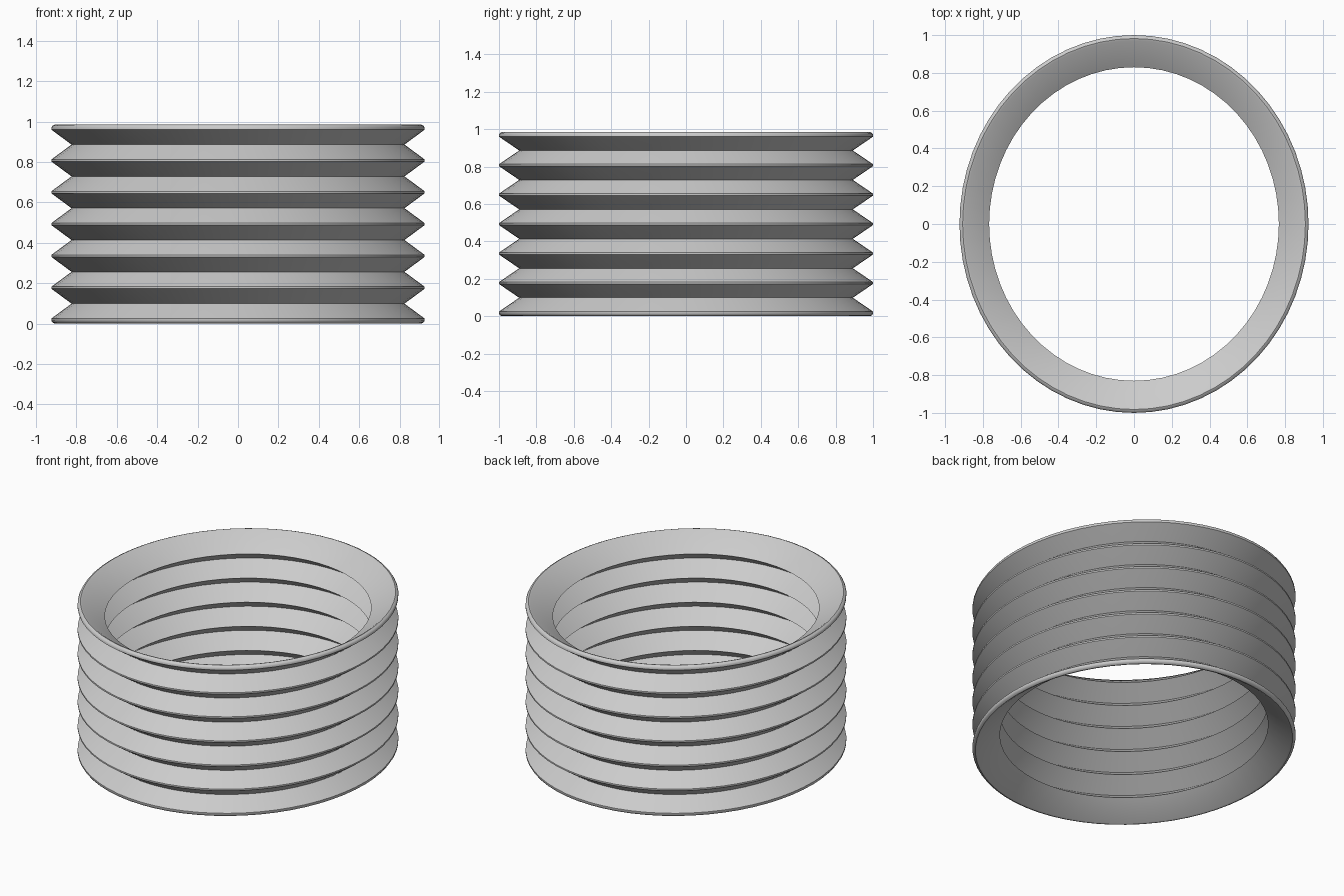
import bpy
import bmesh
from math import cos, sin, pi, radians

cube = bpy.data.objects.get("Cube")
if cube:
    bpy.data.objects.remove(cube, do_unlink=True)

SEGMENTS = 64
RIDGES = 7
HEIGHT = 0.985
PITCH = 0.1575
FIRST = 0.02          # height of the lowest ridge
OVAL_X = 0.924        # width of the oval relative to its depth
VALLEY_R, INNER_R, POCKET_R = 0.892, 0.83, 0.946


def rim(sign):
    """Rounded end lip, from the outside inwards; sign is 1 for top, -1 for bottom."""
    points = [(0.99, -0.012), (1.0, -0.005), (1.0, 0.006),
              (0.994, 0.015), (0.982, 0.02), (0.97, 0.016)]
    z = HEIGHT - FIRST if sign > 0 else FIRST
    return [(r, z + sign * dz) for r, dz in points]


def bellows_profile():
    """Closed (radius, height) section of the folded wall."""
    outer, inner = [], []
    for i in range(RIDGES):
        z = FIRST + i * PITCH
        if 0 < i < RIDGES - 1:
            outer += [(0.99, z - 0.012), (1.0, z - 0.005),
                      (1.0, z + 0.005), (0.99, z + 0.012)]
            inner.append((POCKET_R, z))
        if i < RIDGES - 1:
            outer.append((VALLEY_R, z + PITCH / 2))
            inner.append((INNER_R, z + PITCH / 2))
    return rim(-1)[::-1] + outer + rim(1) + inner[::-1]


# Sweep the section around the oval
bm = bmesh.new()
profile = bellows_profile()
rings = []
for s in range(SEGMENTS):
    a = 2 * pi * s / SEGMENTS
    rings.append([bm.verts.new((OVAL_X * r * cos(a), r * sin(a), z)) for r, z in profile])
for s, ring in enumerate(rings):
    following = rings[(s + 1) % SEGMENTS]
    for i in range(len(ring)):
        j = (i + 1) % len(ring)
        bm.faces.new((ring[i], following[i], following[j], ring[j]))
bmesh.ops.recalc_face_normals(bm, faces=bm.faces[:])

mesh = bpy.data.meshes.new("bellows_sleeve")
bm.to_mesh(mesh)
bm.free()
bellows = bpy.data.objects.new("bellows_sleeve", mesh)
bpy.context.collection.objects.link(bellows)

# Plain grey material
grey = bpy.data.materials.new("light_grey")
grey.use_nodes = True
colour = (0.6, 0.6, 0.6, 1)
grey.diffuse_color = colour
grey.node_tree.nodes["Principled BSDF"].inputs["Base Color"].default_value = colour
mesh.materials.append(grey)

# Smooth around the oval, crisp at the folds
bpy.ops.object.select_all(action="DESELECT")
bellows.select_set(True)
bpy.context.view_layer.objects.active = bellows
bpy.ops.object.shade_smooth_by_angle(angle=radians(40))
